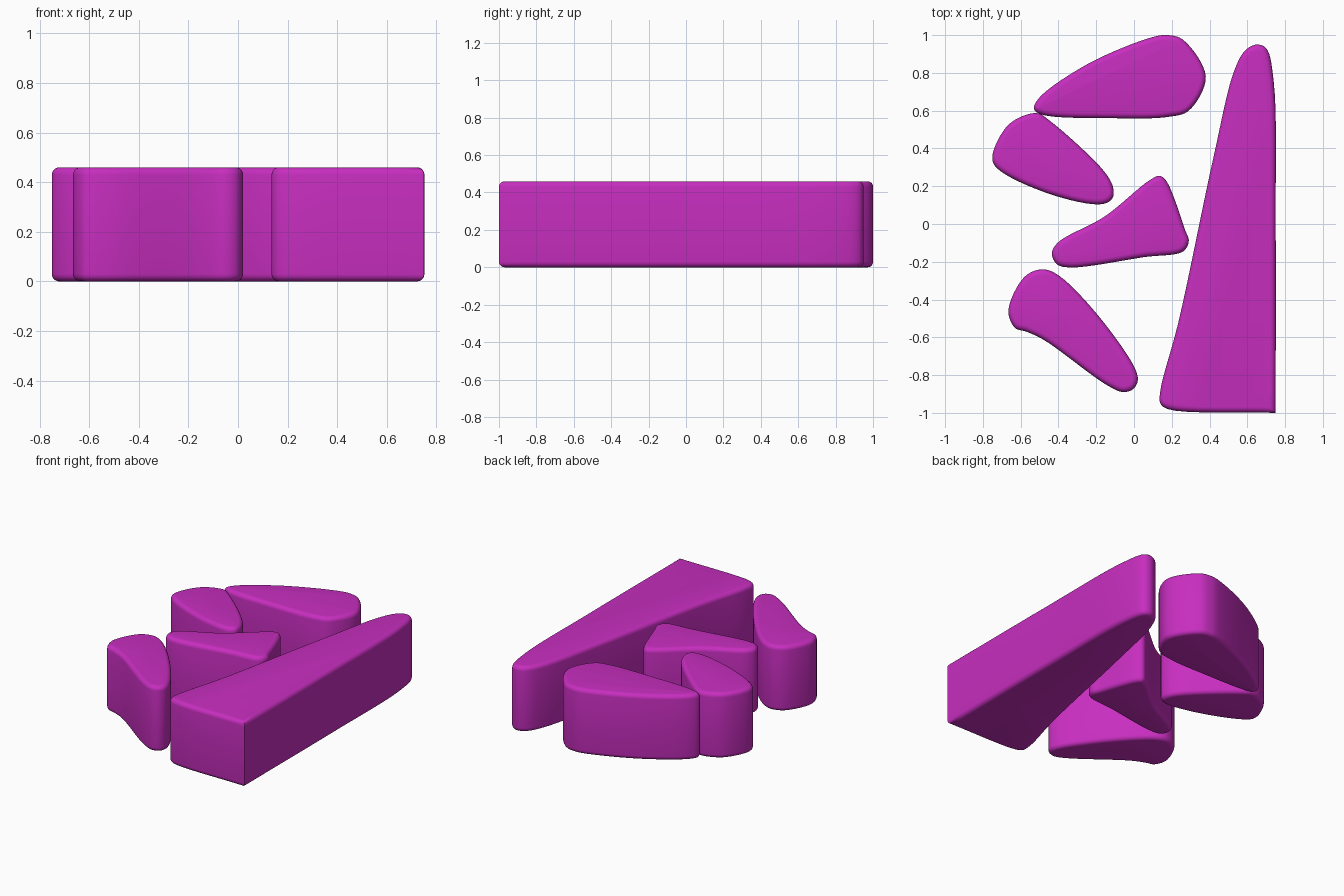
import bpy
import bmesh
import math
from mathutils import Vector

default_cube = bpy.data.objects.get("Cube")
if default_cube:
    bpy.data.objects.remove(default_cube, do_unlink=True)

HEIGHT = 0.46
BEVEL = 0.03
BEVEL_STEPS = 5
CURVE_STEPS = 8

# One magenta material shared by every piece
magenta = bpy.data.materials.new("magenta")
magenta.use_nodes = True
colour = (0.57, 0.027, 0.52, 1)
magenta.diffuse_color = colour
magenta.node_tree.nodes["Principled BSDF"].inputs["Base Color"].default_value = colour


def spline_point(a, b, c, d, t):
    """Centripetal spline between b and c, with t running from zero to one."""
    knots = [0.0]
    for start, end in ((a, b), (b, c), (c, d)):
        knots.append(knots[-1] + math.sqrt((end - start).length))
    u = knots[1] + t * (knots[2] - knots[1])

    def blend(p, q, i, j):
        return p.lerp(q, (u - knots[i]) / (knots[j] - knots[i]))

    ab, bc, cd = blend(a, b, 0, 1), blend(b, c, 1, 2), blend(c, d, 2, 3)
    return blend(blend(ab, bc, 0, 2), blend(bc, cd, 1, 3), 1, 2)


def smooth_outline(points, sharp_start):
    """Smooth closed outline, counter-clockwise; a sharp start keeps a corner."""
    pts = [Vector(p) for p in points]
    count = len(pts)
    outline = []
    for i in range(count):
        a, b, c, d = (pts[(i + k) % count] for k in (-1, 0, 1, 2))
        if sharp_start and i == 0:
            a = b + (b - c)
        if sharp_start and i == count - 1:
            d = c + (c - b)
        outline += [spline_point(a, b, c, d, s / CURVE_STEPS) for s in range(CURVE_STEPS)]
    area = sum(p.cross(q) for p, q in zip(outline, outline[1:] + outline[:1]))
    return outline if area > 0 else outline[::-1]


def inset(outline, amount):
    """Move a counter-clockwise outline inwards with mitred corners."""
    moved = []
    for i, point in enumerate(outline):
        before = (point - outline[i - 1]).normalized()
        after = (outline[(i + 1) % len(outline)] - point).normalized()
        n1, n2 = Vector((-before.y, before.x)), Vector((-after.y, after.x))
        moved.append(point + (n1 + n2) * amount / (1 + n1.dot(n2)))
    return moved


def make_piece(name, points, sharp_start=False):
    """Thick slab with rounded top and bottom rims."""
    outline = smooth_outline(points, sharp_start)
    rim = []
    for s in range(BEVEL_STEPS + 1):
        angle = math.pi / 2 * s / BEVEL_STEPS
        rim.append((BEVEL * (1 - math.sin(angle)), BEVEL * (1 - math.cos(angle))))
    profile = rim + [(amount, HEIGHT - z) for amount, z in reversed(rim)]
    bm = bmesh.new()
    rings = [[bm.verts.new((p.x, p.y, z)) for p in inset(outline, amount)]
             for amount, z in profile]
    for low, high in zip(rings, rings[1:]):
        for i in range(len(low)):
            j = (i + 1) % len(low)
            bm.faces.new((low[i], low[j], high[j], high[i]))
    bm.faces.new(rings[0][::-1])
    bm.faces.new(rings[-1])
    mesh = bpy.data.meshes.new(name)
    bm.to_mesh(mesh)
    bm.free()
    mesh.materials.append(magenta)
    piece = bpy.data.objects.new(name, mesh)
    bpy.context.collection.objects.link(piece)
    # Smooth the rounded sides while keeping square corners crisp
    bpy.ops.object.select_all(action="DESELECT")
    piece.select_set(True)
    bpy.context.view_layer.objects.active = piece
    bpy.ops.object.shade_smooth_by_angle(angle=math.radians(40))


# Long tapering wedge with a square front corner
make_piece("long_wedge", [
    (.75, -1), (.75, 0), (.74, .75), (.7, .93), (.65, .95), (.59, .92),
    (.53, .81), (.42, .35), (.235, -.52), (.14, -.88), (.14, -.95),
    (.18, -.98)], sharp_start=True)

# Rounded pebble shapes, from back to front
make_piece("back_pebble", [
    (-.53, .61), (-.5, .67), (-.24, .85), (.1, .99), (.18, 1), (.26, .975),
    (.38, .78), (.29, .6), (.18, .567), (-.1, .56), (-.49, .58)])

make_piece("side_pebble", [
    (-.75, .36), (-.66, .53), (-.515, .587), (-.45, .55), (-.155, .275),
    (-.11, .19), (-.115, .135), (-.17, .105), (-.45, .16), (-.73, .3)])

make_piece("middle_pebble", [
    (-.435, -.16), (-.405, -.1), (-.155, .04), (.08, .23), (.135, .255),
    (.17, .23), (.27, -.03), (.29, -.09), (.26, -.145), (.055, -.175),
    (-.33, -.23), (-.405, -.215)])

make_piece("front_pebble", [
    (-.665, -.46), (-.58, -.28), (-.485, -.24), (-.395, -.275), (-.13, -.56),
    (.02, -.81), (0, -.87), (-.055, -.89), (-.14, -.855), (-.475, -.615),
    (-.57, -.57), (-.63, -.55)])
